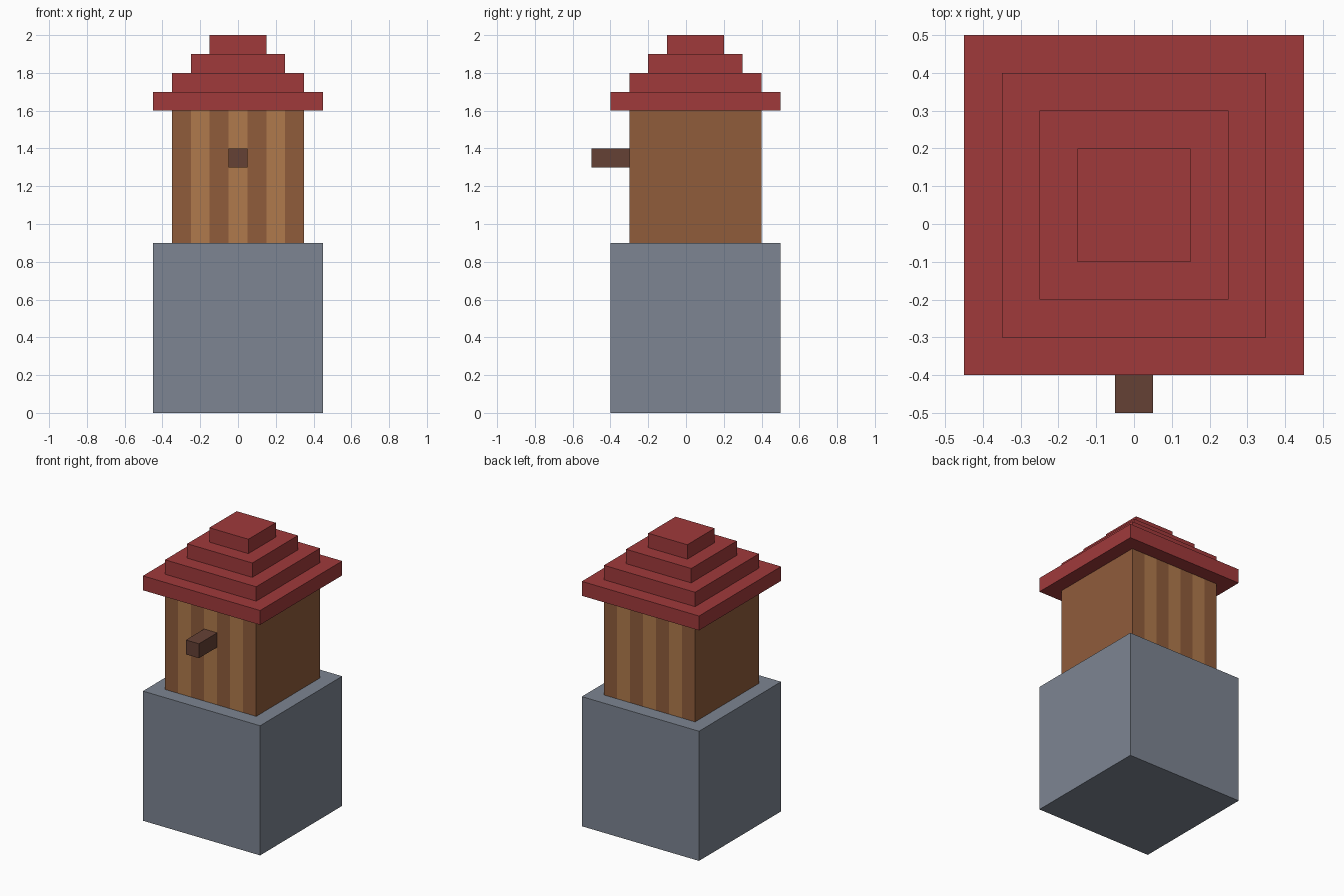
import bpy
import bmesh

cube = bpy.data.objects.get("Cube")
if cube:
    bpy.data.objects.remove(cube, do_unlink=True)


def linear(c):
    c /= 255
    return c / 12.92 if c <= 0.04045 else ((c + 0.055) / 1.055) ** 2.4


def material(name, rgb):
    m = bpy.data.materials.new(name)
    col = [linear(c) for c in rgb] + [1.0]
    m.diffuse_color = col
    m.use_nodes = True
    for node in m.node_tree.nodes:
        if node.type == 'BSDF_PRINCIPLED':
            node.inputs["Base Color"].default_value = col
    return m


STONE = material("slate grey", (125, 133, 146))
DARK_WOOD = material("dark wood", (144, 92, 59))
LIGHT_WOOD = material("light wood", (176, 122, 76))
ROOF = material("roof red", (160, 58, 59))
PEG = material("peg brown", (101, 65, 53))

CENTRE_Y = 0.05  # the tower sits slightly back to balance the peg


def box(name, lo, hi, mats, x_cuts=()):
    """Box between two corners, optionally cut into bands along x."""
    bm = bmesh.new()
    bmesh.ops.create_cube(bm, size=1)
    for v in bm.verts:
        v.co = [hi[i] if v.co[i] > 0 else lo[i] for i in range(3)]
    for x in x_cuts:
        bmesh.ops.bisect_plane(bm, geom=bm.verts[:] + bm.edges[:] + bm.faces[:],
                               plane_co=(x, 0, 0), plane_no=(1, 0, 0))
    # Bands alternate between the materials
    if x_cuts:
        for f in bm.faces:
            x = f.calc_center_median().x
            f.material_index = sum(x > c for c in x_cuts) % len(mats)
    mesh = bpy.data.meshes.new(name)
    bm.to_mesh(mesh)
    bm.free()
    for m in mats:
        mesh.materials.append(m)
    ob = bpy.data.objects.new(name, mesh)
    bpy.context.scene.collection.objects.link(ob)
    return ob


def block(name, half, z0, z1, mats, x_cuts=()):
    """Square block centred on the tower axis."""
    return box(name, (-half, CENTRE_Y - half, z0), (half, CENTRE_Y + half, z1), mats, x_cuts)


# Stone base
block("stone_base", 0.45, 0.0, 0.9, [STONE])

# Cabin of seven planks, dark at both ends
block("plank_cabin", 0.35, 0.9, 1.6, [DARK_WOOD, LIGHT_WOOD],
      [-0.25 + 0.1 * i for i in range(6)])

# Stepped roof
for i in range(4):
    block(f"roof_tier_{i + 1}", 0.45 - 0.1 * i, 1.6 + 0.1 * i, 1.7 + 0.1 * i, [ROOF])

# Peg on the front wall
box("front_peg", (-0.05, -0.5, 1.3), (0.05, -0.3, 1.4), [PEG])
